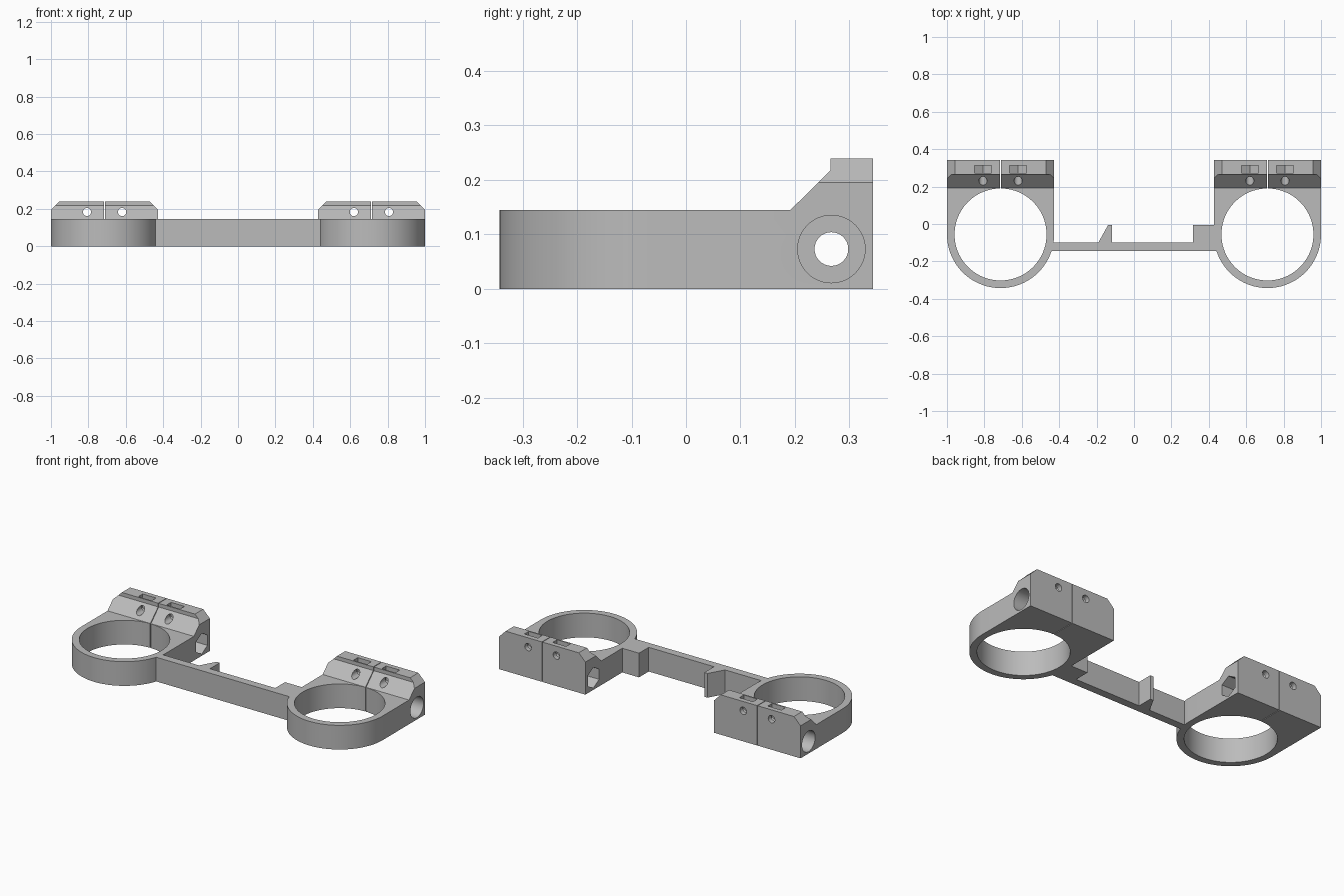
import bpy, bmesh, math
from mathutils import Vector

if "Cube" in bpy.data.objects:
    bpy.data.objects.remove(bpy.data.objects["Cube"])

CX, CY = -0.7135, -0.056      # centre of the left ring
R_OUT, R_IN = 0.2865, 0.246
H, TOP, BACK = 0.145, 0.239, 0.343
BOLT_Y, BOLT_Z = 0.267, 0.073

grey = bpy.data.materials.new("plain grey")
grey.diffuse_color = (0.5, 0.5, 0.5, 1)
grey.use_nodes = True
grey.node_tree.nodes["Principled BSDF"].inputs["Base Color"].default_value = grey.diffuse_color


def prism(name, pts, axis, lo, hi):
    """Extrude a 2D outline along an axis; pts are the other two coordinates in xyz order."""
    def place(p, t):
        v = list(p)
        v.insert("xyz".index(axis), t)
        return Vector(v)
    bm = bmesh.new()
    a = [bm.verts.new(place(p, lo)) for p in pts]
    b = [bm.verts.new(place(p, hi)) for p in pts]
    n = len(pts)
    bm.faces.new(a)
    bm.faces.new(b)
    for i in range(n):
        j = (i + 1) % n
        bm.faces.new((a[i], a[j], b[j], b[i]))
    bmesh.ops.recalc_face_normals(bm, faces=bm.faces)
    me = bpy.data.meshes.new(name)
    bm.to_mesh(me)
    bm.free()
    ob = bpy.data.objects.new(name, me)
    bpy.context.collection.objects.link(ob)
    me.materials.append(grey)
    return ob


def arc(u, v, r, n, start=0.0, sweep=math.tau):
    full = abs(sweep - math.tau) < 1e-6
    d = n if full else n - 1
    return [(u + r * math.cos(start + sweep * i / d),
             v + r * math.sin(start + sweep * i / d)) for i in range(n)]


def rect(u0, v0, u1, v1):
    return [(u0, v0), (u1, v0), (u1, v1), (u0, v1)]


def apply_mod(ob, mod):
    bpy.context.view_layer.objects.active = ob
    bpy.ops.object.modifier_apply(modifier=mod.name)


def combine(ob, other, op="DIFFERENCE"):
    m = ob.modifiers.new("combine", "BOOLEAN")
    m.object, m.operation, m.solver = other, op, "EXACT"
    apply_mod(ob, m)
    bpy.data.objects.remove(other)


def cut(ob, pts, axis, lo, hi):
    combine(ob, prism("cutter", pts, axis, lo, hi))


# Clamp body: half-round front, square back
x0, x1 = CX - R_OUT, CX + R_OUT
outline = arc(CX, CY, R_OUT, 49, math.pi, math.pi) + [(x1, BACK), (x0, BACK)]
bracket = prism("clamp_bracket", outline, "z", 0, TOP)

# Lower ring with a sloped step up to the rear block
cut(bracket, [(-1, H), (0.192, H), (0.265, 0.217), (0.265, 0.4), (-1, 0.4)], "x", -1.5, 0.5)
# Chamfered upper corners of the rear block
for x, s in ((x0, 1), (x1, -1)):
    cut(bracket, [(x - s * 0.02, 0.175), (x + s * 0.064, 0.259), (x - s * 0.02, 0.259)],
        "y", -0.5, 0.5)
# Ring bore and clamping slit
cut(bracket, arc(CX, CY, R_IN, 96), "z", -0.1, 0.4)
cut(bracket, rect(CX - 0.002, 0.1, CX + 0.002, 0.5), "z", -0.1, 0.4)
# Clamp bolt hole, round head recess outside, hexagonal nut recess inside
cut(bracket, arc(BOLT_Y, BOLT_Z, 0.031, 32), "x", x0 - 0.1, x1 + 0.1)
cut(bracket, arc(BOLT_Y, BOLT_Z, 0.062, 48), "x", x0 - 0.1, x0 + 0.1)
cut(bracket, arc(BOLT_Y, BOLT_Z, 0.062, 6, math.pi / 2), "x", x1 - 0.1, x1 + 0.1)
# Small screw holes with drop-in nut slots
for s in (-1, 1):
    x = CX + s * 0.094
    cut(bracket, arc(x, 0.183, 0.022, 24), "y", 0.1, 0.5)
    cut(bracket, [(x, 0.131), (x + 0.045, 0.157), (x + 0.045, 0.4),
                  (x - 0.045, 0.4), (x - 0.045, 0.157)], "y", 0.273, 0.314)

# Second clamp on the other side
m = bracket.modifiers.new("mirror", "MIRROR")
m.use_mirror_merge = False
apply_mod(bracket, m)

# Connecting bar with a hooked tooth and a stop block
bar = [(-0.463, -0.145), (0.463, -0.145), (0.463, -0.098), (0.45, -0.006),
       (0.316, -0.006), (0.316, -0.098), (-0.117, -0.098), (-0.117, -0.006),
       (-0.139, -0.006), (-0.19, -0.098), (-0.463, -0.098)]
combine(bracket, prism("connecting_bar", bar, "z", 0, H), "UNION")

bpy.ops.object.select_all(action="DESELECT")
bracket.select_set(True)
bpy.context.view_layer.objects.active = bracket
bpy.ops.object.shade_smooth_by_angle(angle=math.radians(30))
